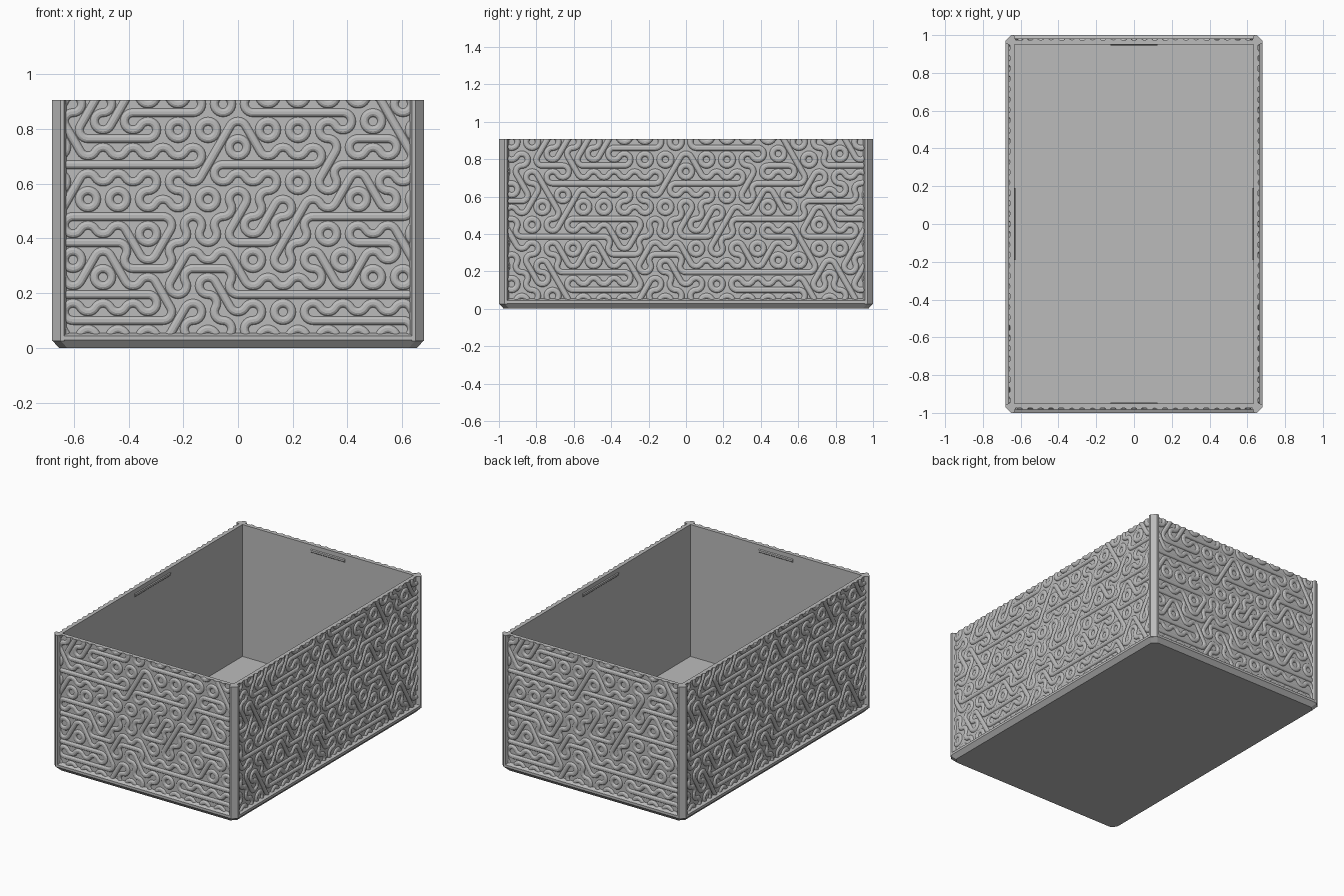
import bpy, bmesh, random
from math import sin, cos, pi, radians, sqrt, hypot
from mathutils import Matrix, Vector

cube = bpy.data.objects.get("Cube")
if cube:
    bpy.data.objects.remove(cube, do_unlink=True)

HX, HY, TOP = 0.68, 1.0, 0.907        # outer half sizes and height
WALL_X, WALL_Y = 0.656, 0.974         # recessed panel planes
IN_X, IN_Y, FLOOR = 0.633, 0.951, 0.025

grey = bpy.data.materials.new("plain grey")
grey.use_nodes = True
colour = (0.5, 0.5, 0.5, 1)
grey.diffuse_color = colour
grey.node_tree.nodes["Principled BSDF"].inputs["Base Color"].default_value = colour


def add_object(name, mesh):
    obj = bpy.data.objects.new(name, mesh)
    bpy.context.scene.collection.objects.link(obj)
    return obj


def finish(bm, name):
    bmesh.ops.recalc_face_normals(bm, faces=bm.faces)
    mesh = bpy.data.meshes.new(name)
    bm.to_mesh(mesh)
    bm.free()
    mesh.materials.append(grey)
    return mesh


def loft(name, loops, cap_start=True, cap_end=True):
    bm = bmesh.new()
    rings = [[bm.verts.new(p) for p in loop] for loop in loops]
    n = len(rings[0])
    for a, b in zip(rings, rings[1:]):
        for i in range(n):
            j = (i + 1) % n
            bm.faces.new((a[i], a[j], b[j], b[i]))
    if cap_start:
        bm.faces.new(rings[0])
    if cap_end:
        bm.faces.new(rings[-1])
    return add_object(name, finish(bm, name))


def rectangle(x, y, z):
    return [(x, y, z), (-x, y, z), (-x, -y, z), (x, -y, z)]


def octagon(inset, z, c=0.03):
    x, y = HX - inset, HY - inset
    return [(x, y - c, z), (x - c, y, z), (c - x, y, z), (-x, y - c, z),
            (-x, c - y, z), (c - x, -y, z), (x - c, -y, z), (x, c - y, z)]


# Thin walled shell with its floor
loft("box_shell", [rectangle(IN_X, IN_Y, FLOOR), rectangle(IN_X, IN_Y, TOP),
                   rectangle(WALL_X, WALL_Y, TOP), rectangle(WALL_X, WALL_Y, 0.02)])

# Chamfered rail around the foot
loft("base_rail", [octagon(0.025, 0), octagon(0, 0.028), octagon(0, 0.044),
                   octagon(0.028, 0.056)], cap_end=False)

# Chamfered corner posts
post = [(0.03, 0), (0, 0.03), (0, 0.044), (0.027, 0.054),
        (0.04, 0.04), (0.054, 0.027), (0.044, 0)]
for sx, side in ((1, "left"), (-1, "right")):
    for sy, end in ((1, "back"), (-1, "front")):
        loft(f"{end}_{side}_post",
             [[(sx * (HX - a), sy * (HY - b), z) for a, b in post]
              for z in (0.026, TOP)])

# Small catch ridges inside, just under the rim
section = [(-0.002, 0.855), (0.005, 0.862), (0.005, 0.874), (-0.002, 0.881)]
for i, name in enumerate(("front", "left", "back", "right")):
    half, depth = ((0.125, IN_Y), (0.19, IN_X))[i % 2]
    catch = loft(f"{name}_catch", [[(u, d - depth, z) for d, z in section]
                                   for u in (-half, half)])
    catch.rotation_euler.z = i * pi / 2

# Winding ridges on hexagonal tiles: corner arcs plus an optional straight axis
W = 0.1097
R = W / sqrt(3)
ROW_Z, ROW_STEP = 0.1, 1.5 * R
TILES = [((0, 2, 4), None), ((1, 3, 5), None),
         ((1, 4), 0), ((2, 5), 60), ((0, 3), 120)]
FLAT = TILES[2]
RINGS = [(-1, 0.797), (2, 0.797), (0, 0.734), (2, 0.608), (-3, 0.418),
         (-4.5, 0.26), (4.5, 0.26), (1.5, 0.132), (-6, 0.608), (6, 0.797),
         (-7.5, 0.449), (6.5, 0.322)]
RUNS = {8: [(-0.4, -0.2), (0.1, 0.39)], 7: [(-0.6, -0.35), (0.4, 0.6)],
        6: [(-0.6, -0.12), (-0.02, 0.25), (0.4, 0.62)],
        4: [(-0.6, -0.43), (0.25, 0.55)], 3: [(-0.6, -0.2)],
        1: [(-0.62, -0.32), (0.05, 0.4)], 0: [(-0.6, -0.3), (0.35, 0.6)]}
RIDGE = [(-0.0155, 0), (-0.011, 0.006), (-0.005, 0.009), (0.005, 0.009),
         (0.011, 0.006), (0.0155, 0), (0.0155, -0.002), (-0.0155, -0.002)]


def choose_tile(rng, row, cx, cz):
    needed = set()
    for k in range(6):
        a = radians(30 + 60 * k)
        for rx, rz in RINGS:
            if hypot(cx + R * cos(a) - rx * W, cz + R * sin(a) - rz) < 0.01:
                needed.add(k)
    allowed = [t for t in TILES if needed <= set(t[0])] or TILES
    pick = rng.choice(allowed)
    if FLAT in allowed and any(lo < cx < hi for lo, hi in RUNS.get(row, [])):
        return FLAT
    return pick


def sweep(bm, path, depth):
    # path holds positions with their sideways directions
    rings = [[bm.verts.new((x + nx * o, -depth - h, z + nz * o)) for o, h in RIDGE]
             for x, z, nx, nz in path]
    for a, b in zip(rings, rings[1:]):
        for i in range(len(RIDGE)):
            j = (i + 1) % len(RIDGE)
            bm.faces.new((a[i], a[j], b[j], b[i]))


def ridge_panel(name, half, depth, steps=8):
    rng = random.Random(7)
    bm = bmesh.new()
    for row in range(-1, 10):
        for col in range(-10, 11):
            cx = (col + 0.5 * (row % 2)) * W
            cz = ROW_Z + row * ROW_STEP
            arcs, axis = choose_tile(rng, row, cx, cz)
            if abs(cx) > half + W / 2:
                continue
            for k in arcs:
                a = radians(30 + 60 * k)
                vx, vz = cx + R * cos(a), cz + R * sin(a)
                path = []
                for s in range(steps + 1):
                    t = a + pi + radians(120) * (s / steps - 0.5)
                    path.append((vx + R / 2 * cos(t), vz + R / 2 * sin(t), cos(t), sin(t)))
                sweep(bm, path, depth)
            if axis is not None:
                t = radians(axis)
                sweep(bm, [(cx + s * cos(t), cz + s * sin(t), -sin(t), cos(t))
                           for s in (-W / 2, W / 2)], depth)
    bmesh.ops.remove_doubles(bm, verts=bm.verts, dist=0.0001)
    # Trim to the panel and close the cut ends along the rim
    for co, no in (((half, 0, 0), (1, 0, 0)), ((-half, 0, 0), (-1, 0, 0)),
                   ((0, 0, 0.05), (0, 0, -1)), ((0, 0, TOP), (0, 0, 1))):
        cut = bmesh.ops.bisect_plane(bm, geom=bm.verts[:] + bm.edges[:] + bm.faces[:],
                                     plane_co=co, plane_no=no, clear_outer=True)
    ends = [e for e in cut["geom_cut"] if isinstance(e, bmesh.types.BMEdge)]
    bmesh.ops.edgenet_fill(bm, edges=ends)
    mesh = finish(bm, name)
    mesh.shade_smooth()
    mesh.set_sharp_from_angle(angle=radians(25))
    return mesh


short_ridges = ridge_panel("short_ridges", IN_X, WALL_Y)
long_ridges = ridge_panel("long_ridges", IN_Y, WALL_X)
for i, name in enumerate(("front", "left", "back", "right")):
    panel = add_object(f"{name}_ridges", (short_ridges, long_ridges)[i % 2])
    panel.rotation_euler.z = i * pi / 2
